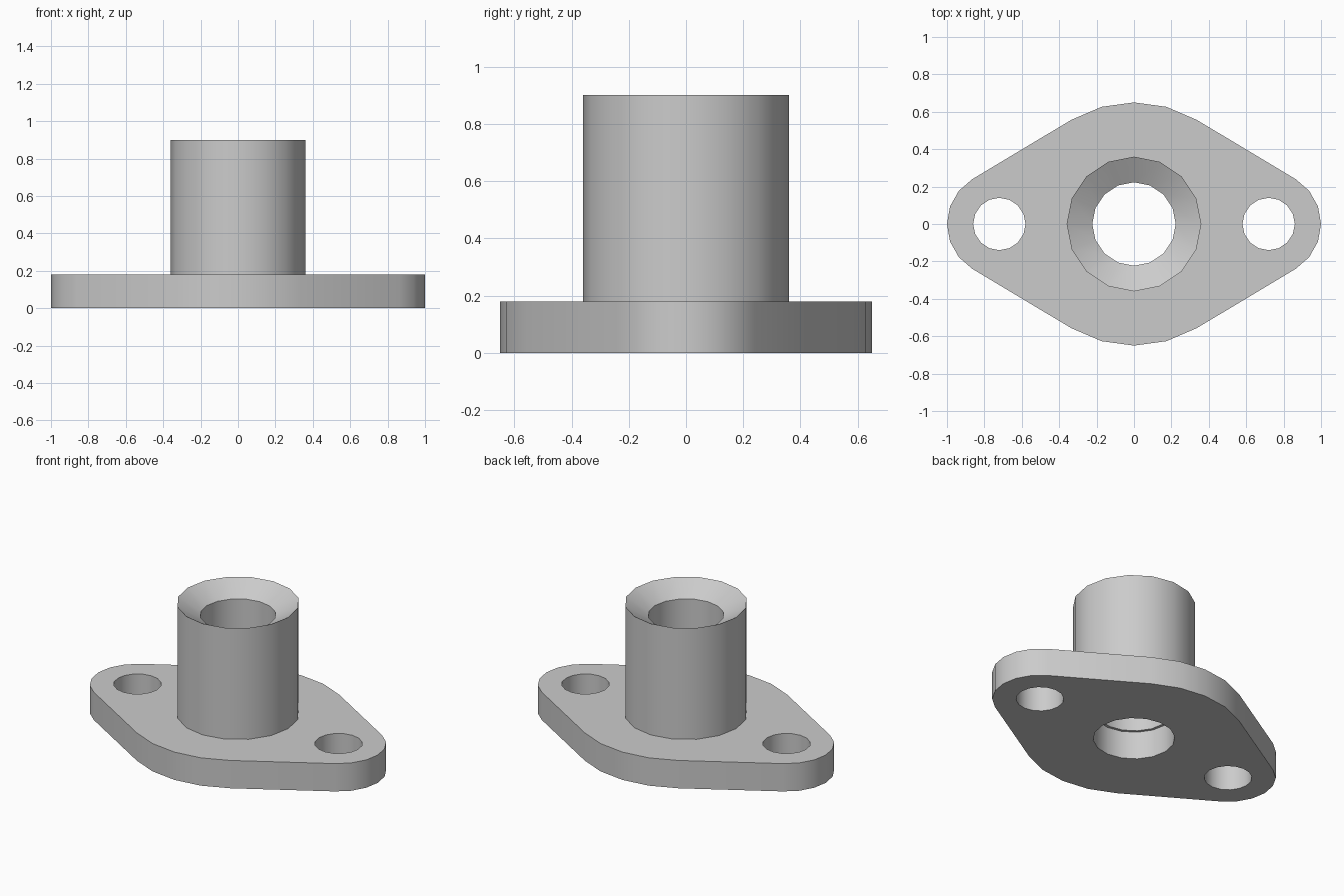
import bpy
import bmesh
from math import acos, cos, sin, pi, radians
from mathutils import Vector

cube = bpy.data.objects.get("Cube")
if cube:
    bpy.data.objects.remove(cube, do_unlink=True)

# Main sizes
FLANGE_H, TOP, CHAMFER = 0.18, 0.9, 0.08
HUB_R, EAR_R, EAR_X = 0.65, 0.28, 0.72
BOLT_R, SEAT_R = 0.14, 0.24
SLEEVE_R, BORE_R = 0.36, 0.223
SIDES = 16

metal = bpy.data.materials.new("grey metal")
metal.use_nodes = True
grey = (0.6, 0.6, 0.6, 1)
metal.diffuse_color = grey
metal.node_tree.nodes["Principled BSDF"].inputs["Base Color"].default_value = grey


def arc(cx, radius, start, end, steps):
    """Points along an arc centred on the x axis, both ends included."""
    angles = [start + (end - start) * i / steps for i in range(steps + 1)]
    return [Vector((cx + radius * cos(a), radius * sin(a), 0)) for a in angles]


def circle(cx, radius):
    return arc(cx, radius, 0, 2 * pi, SIDES)[:-1]


def add_loop(bm, points):
    verts = [bm.verts.new(p) for p in points]
    return [bm.edges.new((v, verts[i - 1])) for i, v in enumerate(verts)]


def finish(bm, name):
    bmesh.ops.recalc_face_normals(bm, faces=bm.faces)
    mesh = bpy.data.meshes.new(name)
    bm.to_mesh(mesh)
    bm.free()
    mesh.materials.append(metal)
    obj = bpy.data.objects.new(name, mesh)
    bpy.context.collection.objects.link(obj)
    bpy.ops.object.select_all(action='DESELECT')
    obj.select_set(True)
    bpy.context.view_layer.objects.active = obj
    bpy.ops.object.shade_smooth_by_angle(angle=radians(30))
    return obj


# Flange: hub and ear arcs joined by tangent lines, with three holes
t = acos((HUB_R - EAR_R) / EAR_X)
outline = (arc(EAR_X, EAR_R, -t, t, 6) + arc(0, HUB_R, t, pi - t, 4)
           + arc(-EAR_X, EAR_R, pi - t, pi + t, 6)
           + arc(0, HUB_R, pi + t, 2 * pi - t, 4))
bm = bmesh.new()
edges = add_loop(bm, outline)
for cx, radius in ((-EAR_X, BOLT_R), (0, SEAT_R), (EAR_X, BOLT_R)):
    edges += add_loop(bm, circle(cx, radius))
bmesh.ops.triangle_fill(bm, edges=edges, use_beauty=True, normal=(0, 0, 1))
extruded = bmesh.ops.extrude_face_region(bm, geom=bm.faces[:], use_keep_orig=True)
top_verts = [g for g in extruded["geom"] if isinstance(g, bmesh.types.BMVert)]
bmesh.ops.translate(bm, verts=top_verts, vec=(0, 0, FLANGE_H))
finish(bm, "flange")

# Sleeve: closed profile revolved about z, with a conical mouth
bm = bmesh.new()
profile = [(BORE_R, FLANGE_H), (SLEEVE_R, FLANGE_H),
           (SLEEVE_R, TOP), (BORE_R, TOP - CHAMFER)]
rings = [[bm.verts.new((p.x, p.y, z)) for p in circle(0, r)] for r, z in profile]
for k, ring in enumerate(rings):
    below = rings[k - 1]
    for i in range(SIDES):
        bm.faces.new((below[i - 1], below[i], ring[i], ring[i - 1]))
finish(bm, "sleeve")
